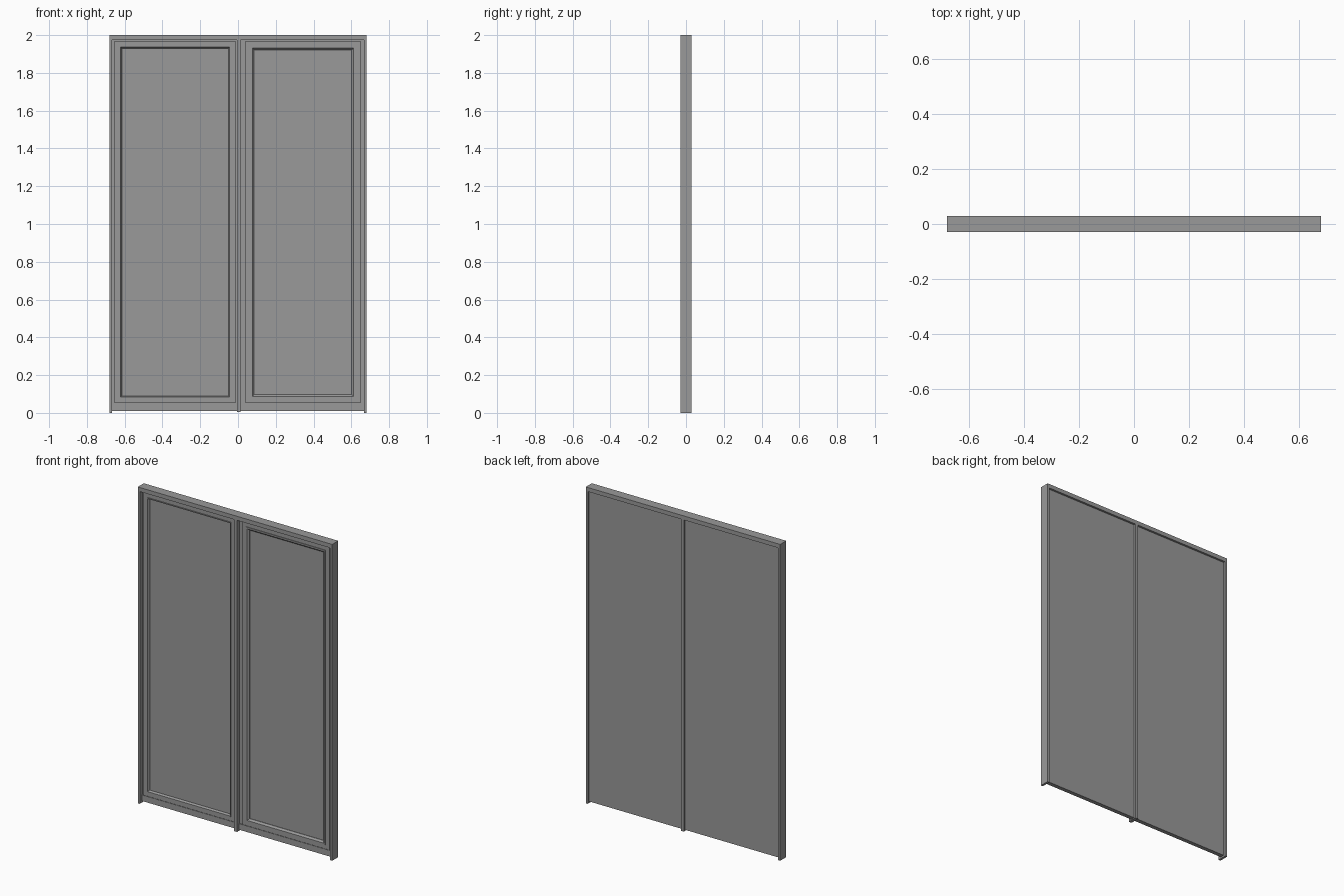
import bpy
import bmesh

if "Cube" in bpy.data.objects:
    bpy.data.objects.remove(bpy.data.objects["Cube"])

# Dark grey paint shared by all parts
paint = bpy.data.materials.new("dark_grey_paint")
paint.diffuse_color = (0.32, 0.32, 0.32, 1)
paint.use_nodes = True
paint.node_tree.nodes["Principled BSDF"].inputs["Base Color"].default_value = paint.diffuse_color


def box(name, x0, x1, y0, y1, z0, z1):
    """Axis-aligned board given by its limits."""
    bm = bmesh.new()
    bmesh.ops.create_cube(bm, size=1)
    for v in bm.verts:
        v.co = (x1 if v.co.x > 0 else x0,
                y1 if v.co.y > 0 else y0,
                z1 if v.co.z > 0 else z0)
    return finish(name, bm)


def ring(name, x0, x1, z0, z1, profile):
    """Mitred rectangular frame; profile is a closed list of (inset, y)."""
    bm = bmesh.new()
    loops = []
    for inset, y in profile:
        a, b, c, d = x0 + inset, x1 - inset, z0 + inset, z1 - inset
        loops.append([bm.verts.new(p) for p in
                      ((a, y, c), (b, y, c), (b, y, d), (a, y, d))])
    for i, cur in enumerate(loops):
        nxt = loops[(i + 1) % len(loops)]
        for k in range(4):
            m = (k + 1) % 4
            bm.faces.new((cur[k], cur[m], nxt[m], nxt[k]))
    bmesh.ops.recalc_face_normals(bm, faces=bm.faces)
    return finish(name, bm)


def finish(name, bm):
    mesh = bpy.data.meshes.new(name)
    bm.to_mesh(mesh)
    bm.free()
    mesh.materials.append(paint)
    obj = bpy.data.objects.new(name, mesh)
    bpy.context.collection.objects.link(obj)
    return obj


D = 0.03        # half depth of the frame
SLAB = -0.003   # front of the leaf slab
BACK = 0.017    # back of the leaf slab
FACE = -0.013   # front of the raised stiles and rails

# Outer frame: thin full-depth jambs and header
box("left_jamb", -0.68, -0.666, -D, D, 0, 1.974)
box("right_jamb", 0.666, 0.68, -D, D, 0, 1.974)
box("header", -0.68, 0.68, -D, D, 1.974, 2.0)

# Divider between the two leaves
box("center_divider", -0.006, 0.014, -D, D, 0.004, 1.974)


def leaf(side, slab_x, stile_x, stile_w, bead_w):
    """Door leaf: slab, raised stile frame and stepped panel moulding."""
    box(side + "_door_slab", *slab_x, SLAB, BACK, 0.01, 1.974)
    x0, x1 = stile_x
    z0, z1 = 0.052, 1.968
    # Raised stiles and rails
    ring(side + "_door_frame", x0, x1, z0, z1,
         [(0, SLAB), (0, FACE), (stile_w, FACE), (stile_w, SLAB)])
    # Panel bead with a sloped inner edge
    ring(side + "_panel_bead", x0 + stile_w, x1 - stile_w,
         z0 + stile_w, z1 - stile_w,
         [(0, SLAB), (0, FACE - 0.004), (bead_w * 0.5, FACE - 0.004),
          (bead_w, SLAB - 0.003), (bead_w, SLAB)])
    # Bottom kick rail
    box(side + "_kick_rail", *slab_x, FACE + 0.004, SLAB, 0.01, 0.048)


leaf("left", (-0.666, -0.006), (-0.653, -0.013), 0.026, 0.012)
leaf("right", (0.014, 0.666), (0.04, 0.648), 0.026, 0.02)
